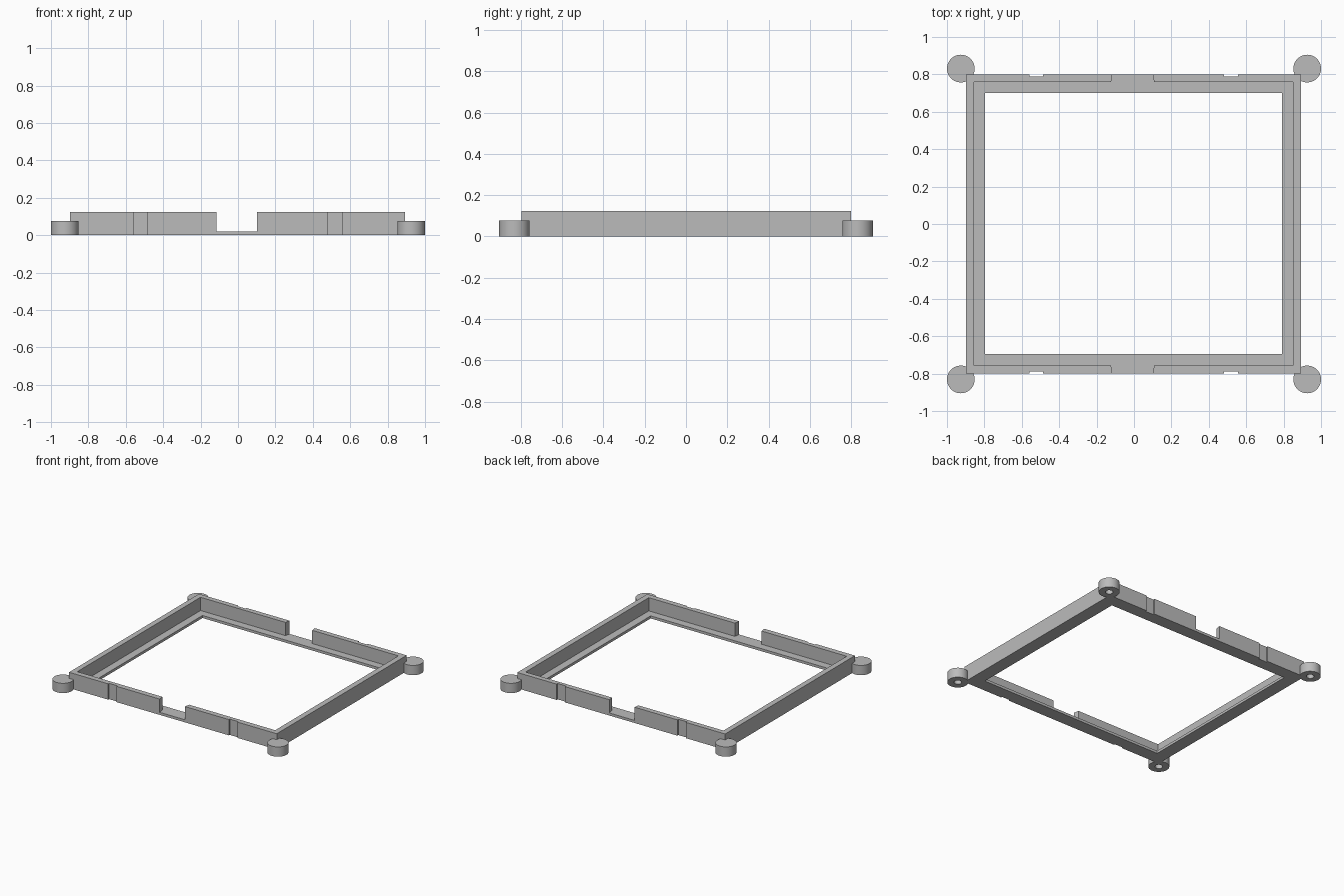
import bpy, bmesh, math

cube = bpy.data.objects.get("Cube")
if cube:
    bpy.data.objects.remove(cube, do_unlink=True)

grey = bpy.data.materials.new("plain grey")
colour = (0.5, 0.5, 0.5, 1)
grey.use_nodes = True
grey.diffuse_color = colour
grey.node_tree.nodes["Principled BSDF"].inputs["Base Color"].default_value = colour


def prism(name, outline, z0, z1):
    """Upright solid from a plan outline."""
    bm = bmesh.new()
    face = bm.faces.new([bm.verts.new((x, y, z0)) for x, y in outline])
    top = bmesh.ops.extrude_face_region(bm, geom=[face])["geom"]
    bmesh.ops.translate(bm, vec=(0, 0, z1 - z0),
                        verts=[v for v in top if isinstance(v, bmesh.types.BMVert)])
    bmesh.ops.recalc_face_normals(bm, faces=bm.faces)
    mesh = bpy.data.meshes.new(name)
    bm.to_mesh(mesh)
    bm.free()
    mesh.materials.append(grey)
    obj = bpy.data.objects.new(name, mesh)
    bpy.context.collection.objects.link(obj)
    return obj


def box(name, x0, x1, y0, y1, z0, z1):
    return prism(name, [(x0, y0), (x1, y0), (x1, y1), (x0, y1)], z0, z1)


def disc(name, x, y, r, z0, z1, sides):
    angles = [2 * math.pi * i / sides for i in range(sides)]
    return prism(name, [(x + r * math.cos(a), y + r * math.sin(a)) for a in angles], z0, z1)


def combine(target, tool, operation):
    """Apply a boolean and discard the tool."""
    tool.hide_render = True
    mod = target.modifiers.new("combine", "BOOLEAN")
    mod.operation, mod.solver, mod.object = operation, "EXACT", tool
    graph = bpy.context.evaluated_depsgraph_get()
    mesh = bpy.data.meshes.new_from_object(target.evaluated_get(graph))
    target.modifiers.clear()
    target.data = mesh
    bpy.data.objects.remove(tool, do_unlink=True)


FLOOR, WALL_TOP, POST_TOP = 0.02, 0.123, 0.076

# Rectangular tray with a ledge around an open middle
frame = box("frame", -0.897, 0.893, -0.798, 0.8, 0, WALL_TOP)
combine(frame, box("cavity", -0.855, 0.85, -0.756, 0.76, FLOOR, 0.3), "DIFFERENCE")
combine(frame, box("opening", -0.796, 0.791, -0.695, 0.7, -0.1, 0.3), "DIFFERENCE")

# Flared gaps and shallow grooves in the front and back walls
for side in (-1, 1):
    gap = [(-0.112, side * 0.82), (0.097, side * 0.82),
           (0.111, side * 0.74), (-0.126, side * 0.74)]
    combine(frame, prism("gap", gap, FLOOR, 0.3), "DIFFERENCE")
    for x in (-0.523, 0.518):
        groove = box("groove", x - 0.037, x + 0.037,
                     *sorted((side * 0.788, side * 0.9)), -0.1, 0.3)
        combine(frame, groove, "DIFFERENCE")

# Round corner posts with blind holes underneath
for x in (-0.926, 0.926):
    for y in (-0.831, 0.831):
        post = disc("corner_post", x, y, 0.074, 0, POST_TOP, 64)
        combine(post, disc("hole", x, y, 0.027, -0.1, 0.055, 32), "DIFFERENCE")
        combine(frame, post, "UNION")

frame.name = "corner_post_frame"
bpy.ops.object.select_all(action="DESELECT")
frame.select_set(True)
bpy.context.view_layer.objects.active = frame
bpy.ops.object.shade_smooth_by_angle(angle=math.radians(30))
